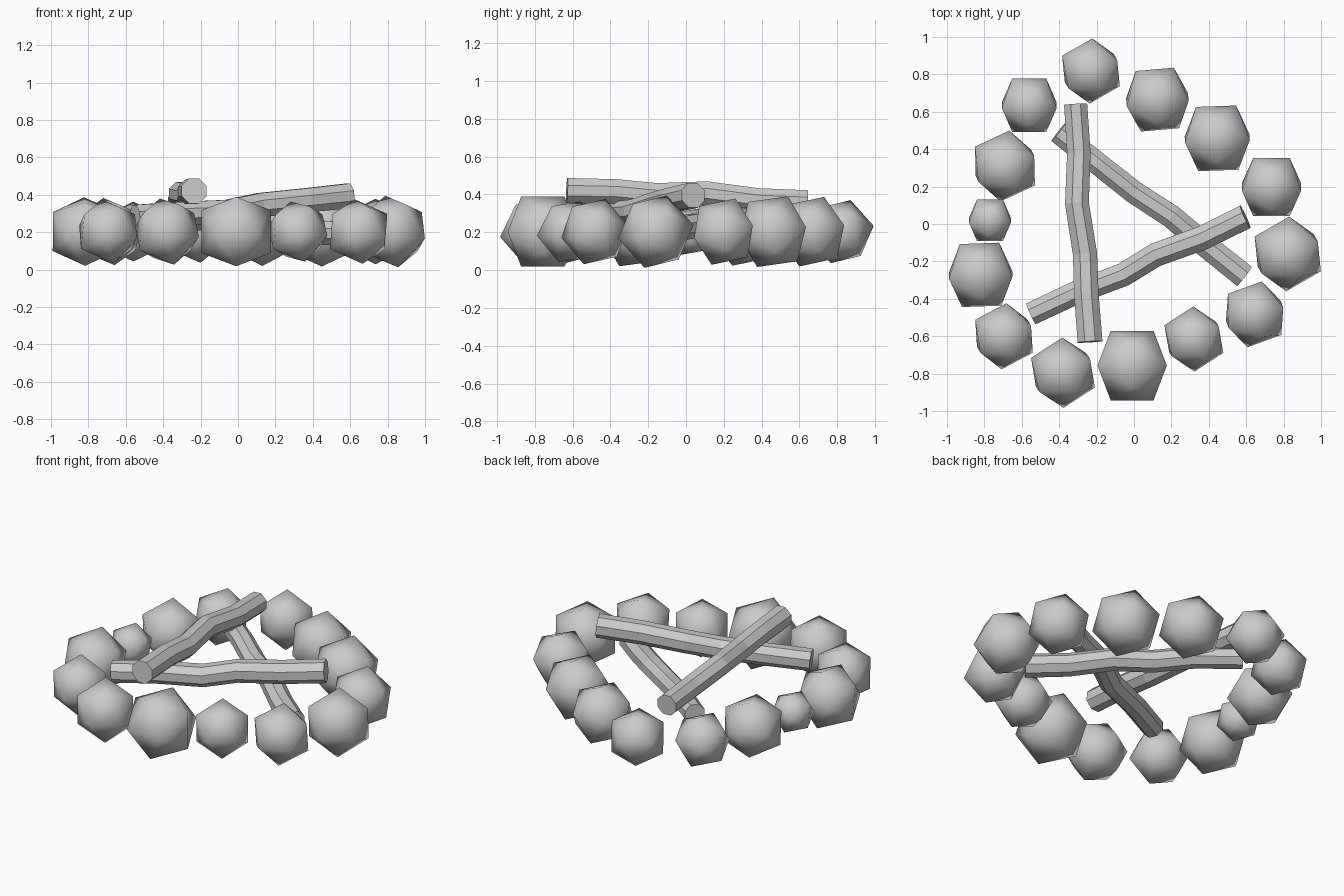
import bpy, bmesh
from math import radians, sin, cos, pi, sqrt
from mathutils import Matrix, Vector

if "Cube" in bpy.data.objects:
    bpy.data.objects.remove(bpy.data.objects["Cube"])

PHI = (1 + sqrt(5)) / 2


def finish(bm, name, smooth):
    bmesh.ops.recalc_face_normals(bm, faces=bm.faces)
    for f in bm.faces:
        f.smooth = smooth
    me = bpy.data.meshes.new(name)
    bm.to_mesh(me)
    bm.free()
    ob = bpy.data.objects.new(name, me)
    bpy.context.collection.objects.link(ob)
    return ob


def stone(name, x, y, z, r, turn, tilt):
    """Twenty-sided stone with an edge facing up before tilting."""
    bm = bmesh.new()
    k = r / sqrt(1 + PHI * PHI)
    for a in (-k, k):
        for b in (-k * PHI, k * PHI):
            for co in ((0, a, b), (a, b, 0), (b, 0, a)):
                bm.verts.new(co)
    bmesh.ops.convex_hull(bm, input=bm.verts)
    m = (Matrix.Translation((x, y, z)) @ Matrix.Rotation(radians(turn), 4, 'Z')
         @ Matrix.Rotation(radians(tilt), 4, 'X'))
    bmesh.ops.transform(bm, matrix=m, verts=bm.verts)
    return finish(bm, name, True)


def log(name, path, r0, r1, sides=8):
    """Crooked eight-sided log, tapering along its path."""
    bm = bmesh.new()
    pts = [Vector(p) for p in path]
    axis = (pts[-1] - pts[0]).normalized()
    side = axis.cross(Vector((0, 0, 1))).normalized()
    up = side.cross(axis)
    rings = []
    for i, p in enumerate(pts):
        r = r0 + (r1 - r0) * i / (len(pts) - 1)
        angles = [2 * pi * (j + 0.5) / sides for j in range(sides)]
        rings.append([bm.verts.new(p + side * r * cos(a) + up * r * sin(a)) for a in angles])
    for a, b in zip(rings, rings[1:]):
        for j in range(sides):
            n = (j + 1) % sides
            bm.faces.new((a[j], a[n], b[n], b[j]))
    bm.faces.new(rings[0])
    bm.faces.new(rings[-1])
    return finish(bm, name, False)


# ring of stones: x, y, radius, turn, tilt
stones = [
    (-0.01, -0.757, 0.218, 0, 0), (0.32, -0.615, 0.175, 33, 8),
    (0.645, -0.483, 0.183, 20, 12), (0.822, -0.16, 0.203, 30, 12),
    (0.735, 0.198, 0.186, 0, 12), (0.445, 0.458, 0.204, 2, 8),
    (0.125, 0.665, 0.195, 5, 12), (-0.23, 0.818, 0.177, 30, 12),
    (-0.56, 0.635, 0.172, 0, 10), (-0.69, 0.31, 0.193, 25, 10),
    (-0.77, 0.02, 0.132, 0, 10), (-0.82, -0.272, 0.2, 2, 8),
    (-0.695, -0.6, 0.18, 28, 12), (-0.38, -0.795, 0.19, 33, 10),
]
for i, (x, y, r, turn, tilt) in enumerate(stones):
    stone(f"ring_stone_{i + 1}", x, y, 0.203, r, turn, tilt)

# three stacked crooked logs
log("top_log", [(-0.235, -0.63, 0.42), (-0.255, -0.37, 0.415), (-0.262, -0.16, 0.395),
                (-0.305, 0.11, 0.405), (-0.295, 0.38, 0.37), (-0.312, 0.64, 0.36)],
    0.072, 0.067)
log("middle_log", [(-0.55, -0.48, 0.285), (-0.305, -0.365, 0.30), (-0.055, -0.27, 0.31),
                   (0.115, -0.165, 0.345), (0.365, -0.075, 0.37), (0.595, 0.038, 0.395)],
    0.066, 0.071)
log("bottom_log", [(-0.405, 0.49, 0.27), (-0.19, 0.32, 0.27), (0.0, 0.17, 0.24),
                   (0.20, 0.04, 0.235), (0.39, -0.12, 0.20), (0.59, -0.28, 0.19)],
    0.064, 0.07)
